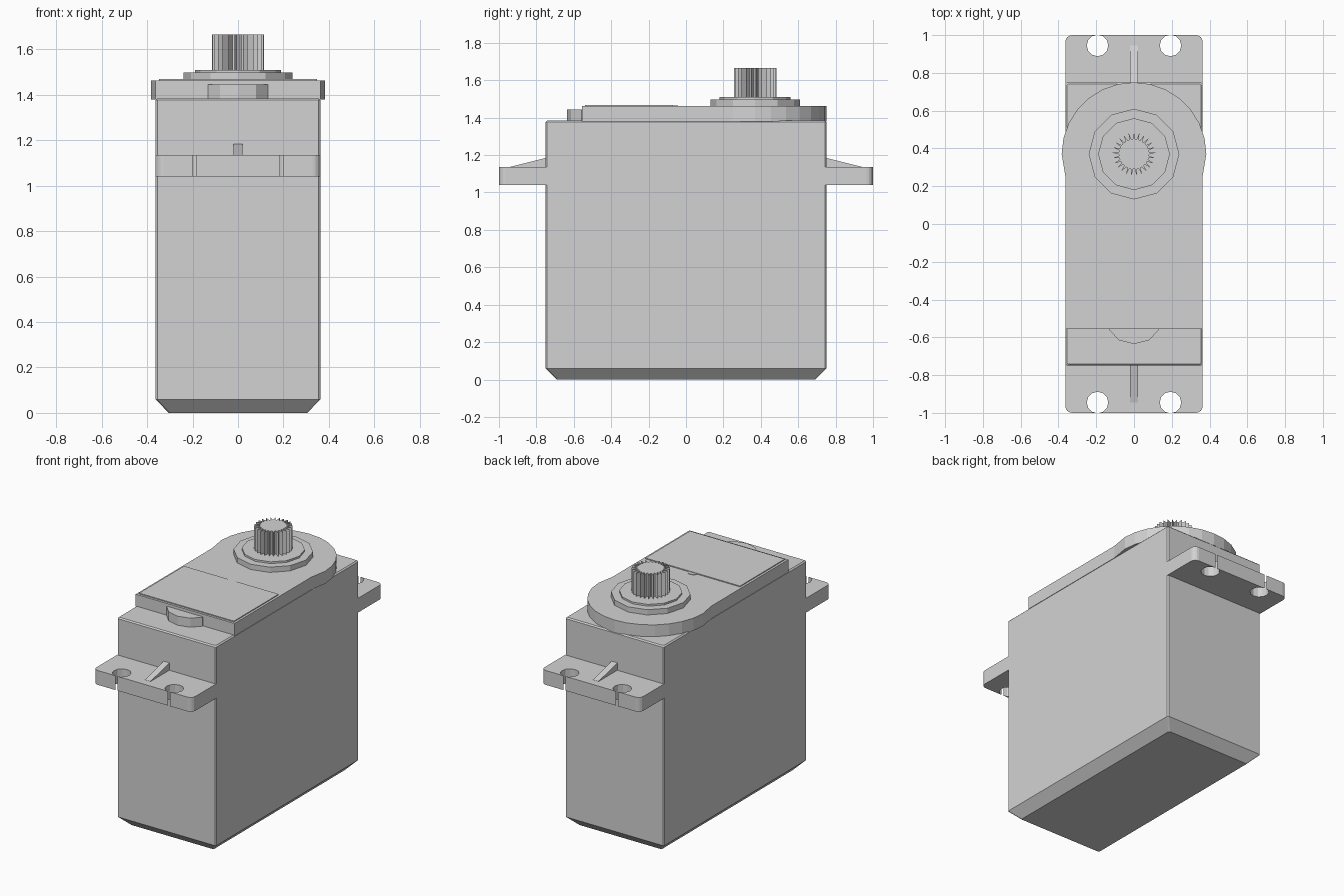
import bpy
import bmesh
from math import cos, sin, pi

if "Cube" in bpy.data.objects:
    bpy.data.objects.remove(bpy.data.objects["Cube"], do_unlink=True)

# single plain grey plastic
GREY = (0.65, 0.65, 0.65, 1.0)
grey = bpy.data.materials.new("grey plastic")
grey.use_nodes = True
grey.diffuse_color = GREY
grey.node_tree.nodes["Principled BSDF"].inputs["Base Color"].default_value = GREY

SHAFT_Y = 0.37
HALF_W = 0.363
HALF_L = 0.75
BODY_TOP = 1.385
CAP_TOP = 1.463


def finish(name, bm):
    bmesh.ops.recalc_face_normals(bm, faces=bm.faces)
    mesh = bpy.data.meshes.new(name)
    bm.to_mesh(mesh)
    bm.free()
    mesh.materials.append(grey)
    obj = bpy.data.objects.new(name, mesh)
    bpy.context.collection.objects.link(obj)
    return obj


def prism(name, outline, z0, z1, axis="z"):
    """Extrude a flat outline upward, or sideways along x."""
    bm = bmesh.new()
    place = (lambda a, b, h: (a, b, h)) if axis == "z" else (lambda a, b, h: (h, a, b))
    face = bm.faces.new([bm.verts.new(place(a, b, z0)) for a, b in outline])
    grown = bmesh.ops.extrude_face_region(bm, geom=[face])["geom"]
    move = [v for v in grown if isinstance(v, bmesh.types.BMVert)]
    bmesh.ops.translate(bm, verts=move, vec=place(0, 0, z1 - z0))
    return finish(name, bm)


def ring(radius, count, cx=0.0, cy=0.0):
    return [(cx + radius * sin(2 * pi * i / count), cy + radius * cos(2 * pi * i / count))
            for i in range(count)]


def mirrored(half):
    """Close an outline given by its +x half, without doubling points on x = 0."""
    return half + [(-x, y) for x, y in reversed(half) if x > 0]


def loft(name, sections):
    """Stack of corner-cut rectangles (half width, half length, z)."""
    bm = bmesh.new()
    loops = []
    c = 0.008
    for w, l, z in sections:
        pts = [(w, c - l), (w, l - c), (w - c, l), (c - w, l),
               (-w, l - c), (-w, c - l), (c - w, -l), (w - c, -l)]
        loops.append([bm.verts.new((x, y, z)) for x, y in pts])
    for low, high in zip(loops, loops[1:]):
        for i in range(8):
            j = (i + 1) % 8
            bm.faces.new((low[i], low[j], high[j], high[i]))
    bm.faces.new(loops[0])
    bm.faces.new(loops[-1])
    return finish(name, bm)


# main case with chamfered foot and a fine top edge
loft("case", [(HALF_W - 0.058, HALF_L - 0.058, 0), (HALF_W, HALF_L, 0.06),
              (HALF_W, HALF_L, BODY_TOP - 0.008), (HALF_W - 0.008, HALF_L - 0.008, BODY_TOP)])

# mounting tabs with screw holes and stiffening ribs
for side, label in ((-1, "front"), (1, "back")):
    r = 0.035
    corner = [(HALF_W - r + r * cos(a * pi / 8), side * (1 - r + r * sin(a * pi / 8)))
              for a in range(5)]
    tab = prism(label + "_tab", mirrored([(HALF_W, side * (HALF_L - 0.02))] + corner),
                1.04, 1.135)
    for x in (-0.193, 0.193):
        drill = prism("drill", ring(0.057, 12, x, side * 0.945), 0.9, 1.3)
        cut = tab.modifiers.new("hole", "BOOLEAN")
        cut.object = drill
        cut.solver = "EXACT"
        bpy.context.view_layer.objects.active = tab
        bpy.ops.object.modifier_apply(modifier=cut.name)
        bpy.data.objects.remove(drill, do_unlink=True)
    prism(label + "_rib", [(side * 0.74, 1.13), (side * 0.945, 1.13),
                           (side * 0.945, 1.136), (side * 0.74, 1.187)],
          -0.02, 0.02, axis="x")

# raised cap, rounded around the output shaft
arc = [(0.383 * cos(a * pi / 14), SHAFT_Y + 0.38 * sin(a * pi / 14)) for a in range(7)]
prism("cap", mirrored([(HALF_W, -0.555), (HALF_W, 0.25)] + arc + [(0, 0.75)]),
      BODY_TOP - 0.005, CAP_TOP)

# thin cover panel on the cap and its small thumb notch
prism("cover_panel", mirrored([(HALF_W - 0.015, -0.54), (HALF_W - 0.015, -0.07)]),
      CAP_TOP - 0.002, CAP_TOP + 0.006)
prism("panel_notch", mirrored([(0.035, -0.07), (0.025, -0.05), (0, -0.043)]),
      CAP_TOP - 0.002, CAP_TOP + 0.003)

# cable bump at the front of the cap
prism("cable_bump", mirrored([(0.132, -0.55), (0.132, -0.56), (0.08, -0.615), (0, -0.635)]),
      BODY_TOP - 0.005, 1.445)

# stepped collar
prism("collar_base", ring(0.24, 12, 0, SHAFT_Y), CAP_TOP - 0.005, 1.498)
prism("collar_step", ring(0.19, 12, 0, SHAFT_Y), 1.49, 1.51)

# splined output shaft
TEETH = 25
spline = []
for i in range(TEETH):
    for offset, radius in ((0, 0.115), (0.3, 0.08), (0.7, 0.08)):
        a = 2 * pi * (i + offset) / TEETH
        spline.append((radius * sin(a), SHAFT_Y + radius * cos(a)))
prism("output_shaft", spline, 1.5, 1.665)
